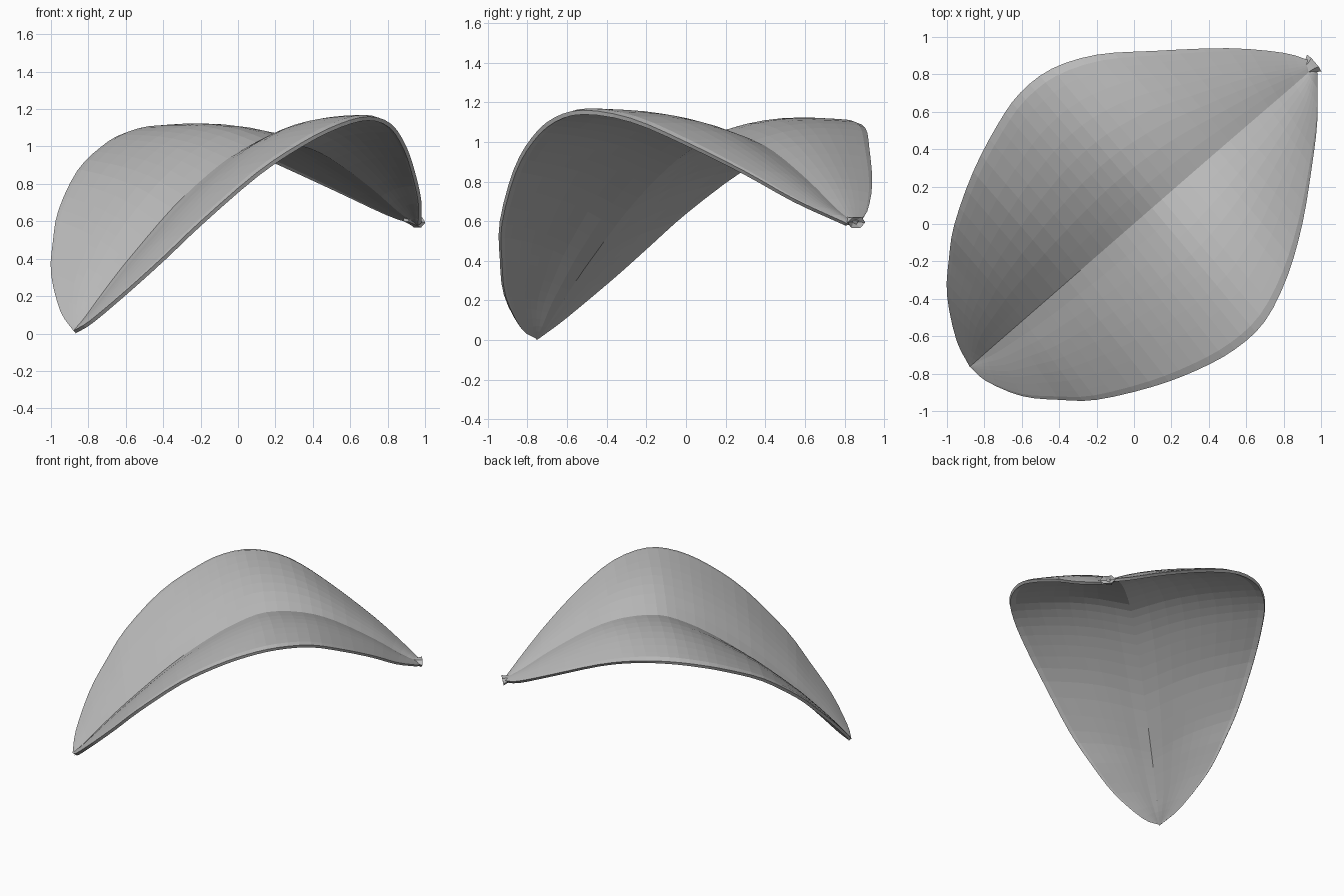
import bpy, bmesh, math
from mathutils import Vector

cube = bpy.data.objects.get("Cube")
if cube:
    bpy.data.objects.remove(cube)

grey = bpy.data.materials.new("leaf grey")
grey.use_nodes = True
colour = (0.5, 0.5, 0.5, 1)
grey.diffuse_color = colour
grey.node_tree.nodes["Principled BSDF"].inputs["Base Color"].default_value = colour

# Guide curves from the tip to the stalk
midrib = [(-.88, .015), (-.82, .08), (-.75, .17), (-.65, .3), (-.55, .42), (-.35, .65),
          (-.16, .83), (0, .95), (.15, 1.02), (.34, 1.01), (.51, .94), (.72, .79),
          (.86, .67), (.96, .6)]
midrib = [(x, x * .87, z) for x, z in midrib]
back_edge = [(-.88, -.76, .015), (-.95, -.62, .12), (-1, -.38, .32), (-.99, -.19, .49),
             (-.96, 0, .66), (-.86, .28, .87), (-.73, .53, 1), (-.61, .7, 1.07),
             (-.44, .83, 1.1), (-.2, .905, 1.07), (.1, .925, .97), (.5, .94, .79),
             (.8, .915, .65), (.95, .87, .6)]
front_edge = [(-.88, -.76, .015), (-.79, -.84, .07), (-.6, -.92, .23), (-.4, -.94, .41),
              (-.2, -.94, .6), (.1, -.87, .86), (.34, -.78, 1.02), (.54, -.67, 1.12),
              (.7, -.52, 1.16), (.82, -.28, 1.12), (.9, 0, 1), (.95, .3, .85),
              (.98, .55, .71), (.98, .81, .59)]


def resample(points, steps=3):
    """Smooth curve through all the points."""
    p = [Vector(q) for q in points]
    p = [2 * p[0] - p[1]] + p + [2 * p[-1] - p[-2]]
    out = []
    for i in range(1, len(p) - 2):
        a, b, c, d = p[i - 1:i + 3]
        for k in range(steps):
            t = k / steps
            out.append(b + (c - a) * t / 2 + (2 * a - 5 * b + 4 * c - d) * t * t / 2
                       + (3 * b - a - 3 * c + d) * t ** 3 / 2)
    return out + [p[-2]]


def finish(name, bm):
    mesh = bpy.data.meshes.new(name)
    bm.to_mesh(mesh)
    bm.free()
    mesh.materials.append(grey)
    obj = bpy.data.objects.new(name, mesh)
    bpy.context.collection.objects.link(obj)
    return obj


# Blade: two gently domed lobes with a sloping rim, folded along a soft midrib
bm = bmesh.new()
half = [k / 8 for k in range(1, 8)] + [.95, 1]
MID = len(half)
columns = [-u for u in reversed(half)] + [0] + half
rows = []
for m, b, f in zip(*map(resample, (midrib, back_edge, front_edge))):
    row = []
    for c in columns:
        u = abs(c)
        side = b if c > 0 else f
        width = (side - m).length
        point = m.lerp(side, u)
        if 0 < u < 1:
            point.z += width * (.012 + .053 * math.sin(math.pi * u ** .85))
        row.append(bm.verts.new(point))
    rows.append(row)
for r, s in zip(rows, rows[1:]):
    for j in range(2 * MID):
        bm.faces.new((r[j], s[j], s[j + 1], r[j + 1]))
for row in rows[1:-1]:
    left, centre, right = row[MID - 1:MID + 2]
    centre.co = centre.co.lerp((left.co + right.co) / 2, .35)
bmesh.ops.remove_doubles(bm, verts=bm.verts, dist=.0005)
blade = finish("leaf_blade", bm)
solid = blade.modifiers.new("thickness", "SOLIDIFY")
solid.thickness = .022
solid.offset = -1

# Stalk: short six-sided stub with a flared, notched end
bm = bmesh.new()
along = Vector((.74, .64, -.2)).normalized()
across = Vector((-.65, .76, 0)).normalized()
up = along.cross(across)
base = Vector((.945, .845, .598))
rings = []
for distance, radius in ((-.06, .02), (0, .034), (.025, .045)):
    ring = []
    for k in range(6):
        a = k * math.pi / 3
        ring.append(bm.verts.new(base + along * distance + across * radius * 1.3 * math.cos(a)
                                 + up * radius * .7 * math.sin(a)))
    rings.append(ring)
for r, s in zip(rings, rings[1:]):
    for k in range(6):
        n = (k + 1) % 6
        bm.faces.new((r[k], r[n], s[n], s[k]))
bm.faces.new(rings[0])
notch = bm.verts.new(base)
for k in range(6):
    bm.faces.new((rings[-1][k], rings[-1][(k + 1) % 6], notch))
bmesh.ops.recalc_face_normals(bm, faces=bm.faces)
finish("leaf_stalk", bm)
